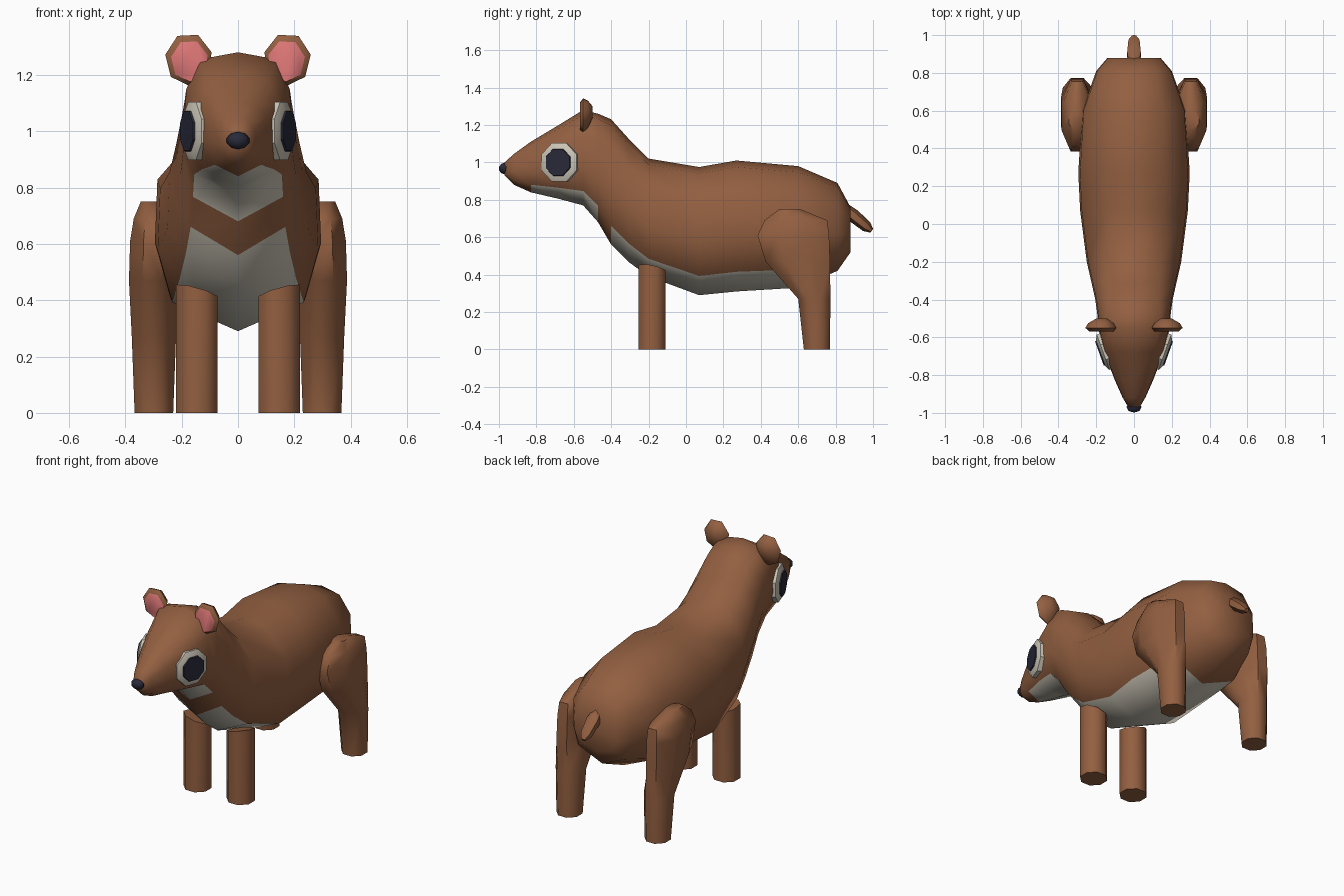
import bpy, bmesh, math
from mathutils import Vector, Matrix

if "Cube" in bpy.data.objects:
    bpy.data.objects.remove(bpy.data.objects["Cube"], do_unlink=True)


def material(name, rgb):
    m = bpy.data.materials.new(name)
    m.use_nodes = True
    m.diffuse_color = (*rgb, 1)
    m.node_tree.nodes["Principled BSDF"].inputs["Base Color"].default_value = (*rgb, 1)
    return m


BROWN = material("brown_fur", (0.29, 0.115, 0.052))
CREAM = material("cream_fur", (0.60, 0.56, 0.47))
PINK = material("pink_ear", (0.72, 0.18, 0.18))
DARK = material("dark_eye", (0.022, 0.022, 0.042))


def finish(name, bm, mats, angle=55):
    bmesh.ops.recalc_face_normals(bm, faces=bm.faces)
    mesh = bpy.data.meshes.new(name)
    bm.to_mesh(mesh)
    bm.free()
    for m in mats:
        mesh.materials.append(m)
    ob = bpy.data.objects.new(name, mesh)
    bpy.context.collection.objects.link(ob)
    bpy.ops.object.select_all(action='DESELECT')
    ob.select_set(True)
    bpy.context.view_layer.objects.active = ob
    bpy.ops.object.shade_smooth_by_angle(angle=math.radians(angle))
    return ob


def loft(rings):
    """Skin equal-sized rings of points; returns the mesh, the strips and the end caps."""
    bm = bmesh.new()
    loops = [[bm.verts.new(p) for p in ring] for ring in rings]
    n = len(loops[0])
    strips = [[bm.faces.new((a[i], a[(i + 1) % n], b[(i + 1) % n], b[i])) for i in range(n)]
              for a, b in zip(loops, loops[1:])]
    caps = [bm.faces.new(loops[0]), bm.faces.new(loops[-1])]
    return bm, strips, caps


def oval(center, u, v, n=8, turn=0.5):
    c, u, v = Vector(center), Vector(u), Vector(v)
    return [c + u * math.cos(t) + v * math.sin(t)
            for t in ((i + turn) * math.tau / n for i in range(n))]


# Head and body: y, top, bottom, half width, width share of the upper ridge
sections = [
    (-.97, 1.00, .93, .03, .6), (-.92, 1.045, .88, .06, .6), (-.83, 1.11, .84, .10, .6),
    (-.68, 1.20, .805, .158, .65), (-.55, 1.28, .77, .19, .73), (-.47, 1.26, .68, .195, .72),
    (-.40, 1.23, .56, .205, .66), (-.31, 1.13, .47, .225, .6), (-.20, 1.02, .39, .25, .56),
    (.07, .975, .29, .285, .54), (.27, 1.01, .31, .295, .54), (.60, .98, .33, .275, .54),
    (.81, .89, .42, .20, .6), (.88, .76, .52, .14, .6)]


def body_ring(y, top, low, w, ridge):
    h = top - low
    half = [(ridge, .95), (.97, .74), (1, .42), (.82, .15)]
    right = [(w * a, y, low + h * b) for a, b in half]
    left = [(-x, y, z) for x, y, z in reversed(right)]
    return [(0, y, top)] + right + [(0, y, low)] + left


bm, strips, caps = loft([body_ring(*s) for s in sections])
for row, s in zip(strips, sections):
    throat = -.84 < s[0] < -.5
    belly = -.41 < s[0] < .5
    if throat or belly:
        row[4].material_index = row[5].material_index = 1
bmesh.ops.poke(bm, faces=caps)
finish("body", bm, [BROWN, CREAM], 65)

# Nose
bm = bmesh.new()
bmesh.ops.create_uvsphere(bm, u_segments=8, v_segments=5, radius=1,
                          matrix=Matrix.Translation((0, -.97, .967)) @ Matrix.Diagonal((.042, .03, .031, 1)))
finish("nose", bm, [DARK])

# Tail
axis, up = Vector((0, .77, -.64)), Vector((0, .64, .77))
tail = [(0, .026, .028), (.08, .042, .036), (.17, .034, .03), (.205, .014, .012)]
bm, _, _ = loft([oval(Vector((0, .835, .765)) + axis * d, (a, 0, 0), up * b, 6)
                 for d, a, b in tail])
finish("tail", bm, [BROWN])

# Hind leg: z, inner x, outer x, front y, rear y
hind = [(0, .23, .367, .63, .77), (.27, .22, .377, .60, .772), (.47, .22, .387, .425, .77),
        (.61, .22, .383, .383, .765), (.69, .23, .37, .42, .755), (.75, .27, .345, .50, .61)]

# Front leg: x, y centre and height of each corner of the slanted top
for side, s in (("left", 1), ("right", -1)):
    k = 1 / math.cos(math.pi / 8)
    bm, _, _ = loft([oval((s * (a + b) / 2, (c + d) / 2, z),
                          (s * k * (b - a) / 2, 0, 0), (0, k * (d - c) / 2, 0))
                     for z, a, b, c, d in hind])
    finish(side + "_hind_leg", bm, [BROWN])

    base = oval((s * .146, -.182, 0), (s * .08, 0, 0), (0, .079, 0))
    top = [p + Vector((0, 0, .43 + .28 * (abs(p.x) - .15) - .2 * (p.y + .182))) for p in base]
    bm, _, _ = loft([base, top])
    finish(side + "_front_leg", bm, [BROWN], 50)

    # Ear: flat pink front and a domed back
    ear = [(-.568, .172, 1.25, .068), (-.55, .175, 1.255, .086),
           (-.525, .175, 1.26, .07), (-.50, .17, 1.27, .03)]
    bm, _, caps = loft([oval((s * x, y, z), (s * r * .98, 0, 0), (0, 0, r * 1.1), 7, .2)
                        for y, x, z, r in ear])
    caps[0].material_index = 1
    finish(side + "_ear", bm, [BROWN, PINK], 50)

    # Eye: bevelled pale octagon with a dark plate
    out = Vector((s * .94, -.34, 0))
    across = Vector((s * .34, .94, 0))
    mid = Vector((s * .152, -.675, 1.0))

    def disc(d, r):
        return oval(mid + out * d, across * r, (0, 0, r * 1.03))

    bm, _, _ = loft([disc(-.03, .108), disc(.012, .108), disc(.026, .08)])
    finish(side + "_eye_white", bm, [CREAM], 30)
    bm, _, _ = loft([disc(.026, .076), disc(.033, .073)])
    finish(side + "_pupil", bm, [DARK], 30)
